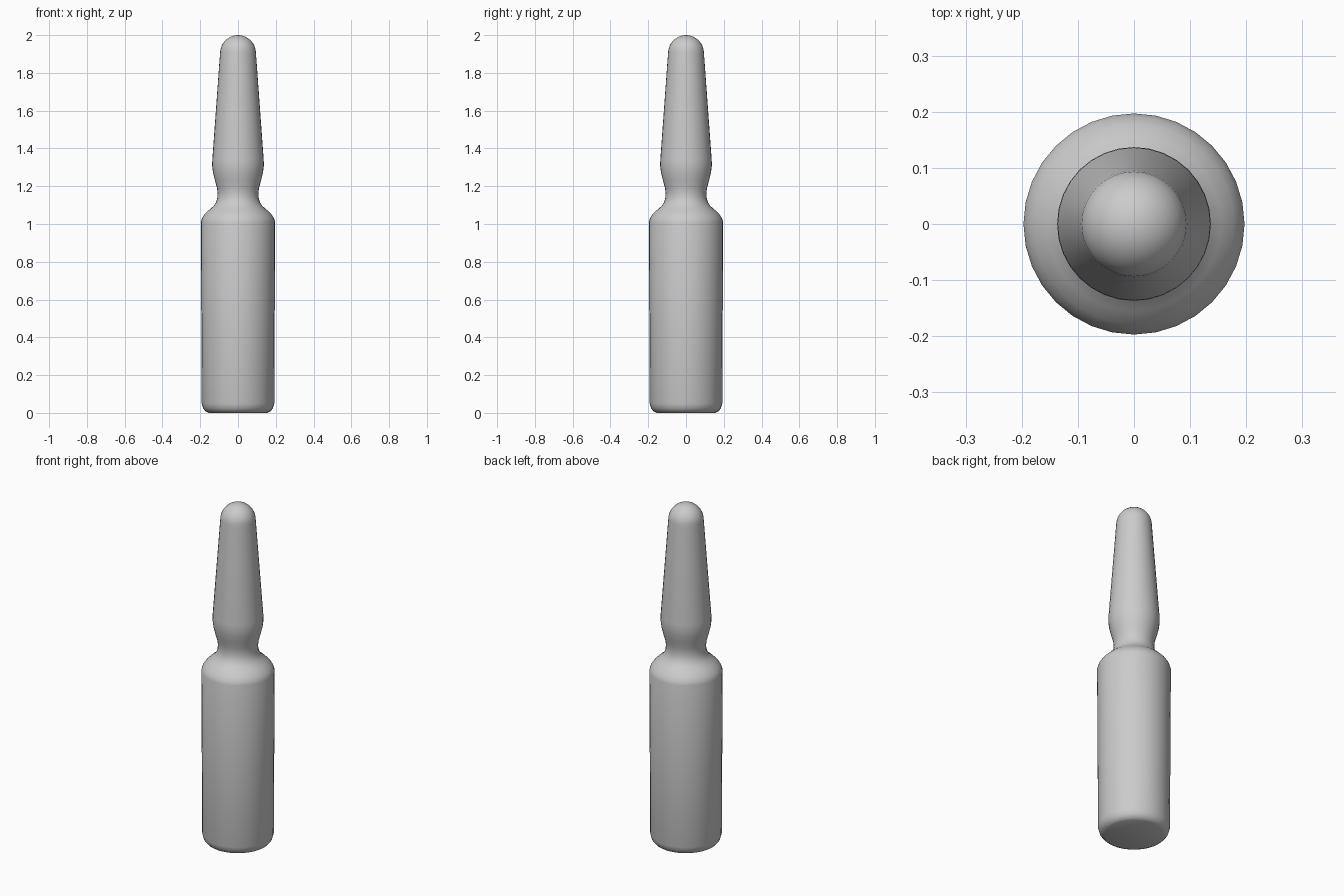
import bpy, bmesh, math

cube = bpy.data.objects.get("Cube")
if cube:
    bpy.data.objects.remove(cube, do_unlink=True)

SIDES = 32


def make_material(name, colour):
    mat = bpy.data.materials.new(name)
    mat.use_nodes = True
    mat.diffuse_color = colour
    mat.node_tree.nodes["Principled BSDF"].inputs["Base Color"].default_value = colour
    return mat


def lathe(name, profile, mat):
    """Revolve a (radius, height) profile around z, closing both ends."""
    bm = bmesh.new()
    verts = [bm.verts.new((r, 0, z)) for r, z in profile]
    edges = [bm.edges.new(pair) for pair in zip(verts, verts[1:])]
    bmesh.ops.spin(bm, geom=verts + edges, cent=(0, 0, 0), axis=(0, 0, 1),
                   angle=math.tau, steps=SIDES, use_merge=True)
    bmesh.ops.remove_doubles(bm, verts=bm.verts[:], dist=0.0005)
    bmesh.ops.recalc_face_normals(bm, faces=bm.faces[:])
    mesh = bpy.data.meshes.new(name)
    bm.to_mesh(mesh)
    bm.free()
    mesh.materials.append(mat)
    obj = bpy.data.objects.new(name, mesh)
    bpy.context.collection.objects.link(obj)
    bpy.ops.object.select_all(action="DESELECT")
    obj.select_set(True)
    bpy.context.view_layer.objects.active = obj
    bpy.ops.object.shade_smooth_by_angle(angle=math.radians(40))
    return obj


grey = make_material("grey glass", (0.6, 0.6, 0.6, 1))

# Flat base, rounded foot, straight barrel and rounded shoulder
profile = [(0, 0), (0.155, 0), (0.172, 0.008), (0.185, 0.024), (0.192, 0.05),
           (0.197, 1.01), (0.191, 1.03), (0.178, 1.05), (0.155, 1.073)]
# Pinched neck
profile += [(0.13, 1.094), (0.116, 1.115), (0.109, 1.14), (0.108, 1.165), (0.111, 1.19)]
# Bulge and tapering stem
profile += [(0.122, 1.23), (0.132, 1.27), (0.137, 1.31), (0.136, 1.34), (0.095, 1.905)]
# Domed tip
for i in range(1, 9):
    a = math.radians(90 * i / 8)
    profile.append((0.095 * math.cos(a), 1.905 + 0.095 * math.sin(a)))

lathe("ampoule_body", profile, grey)
